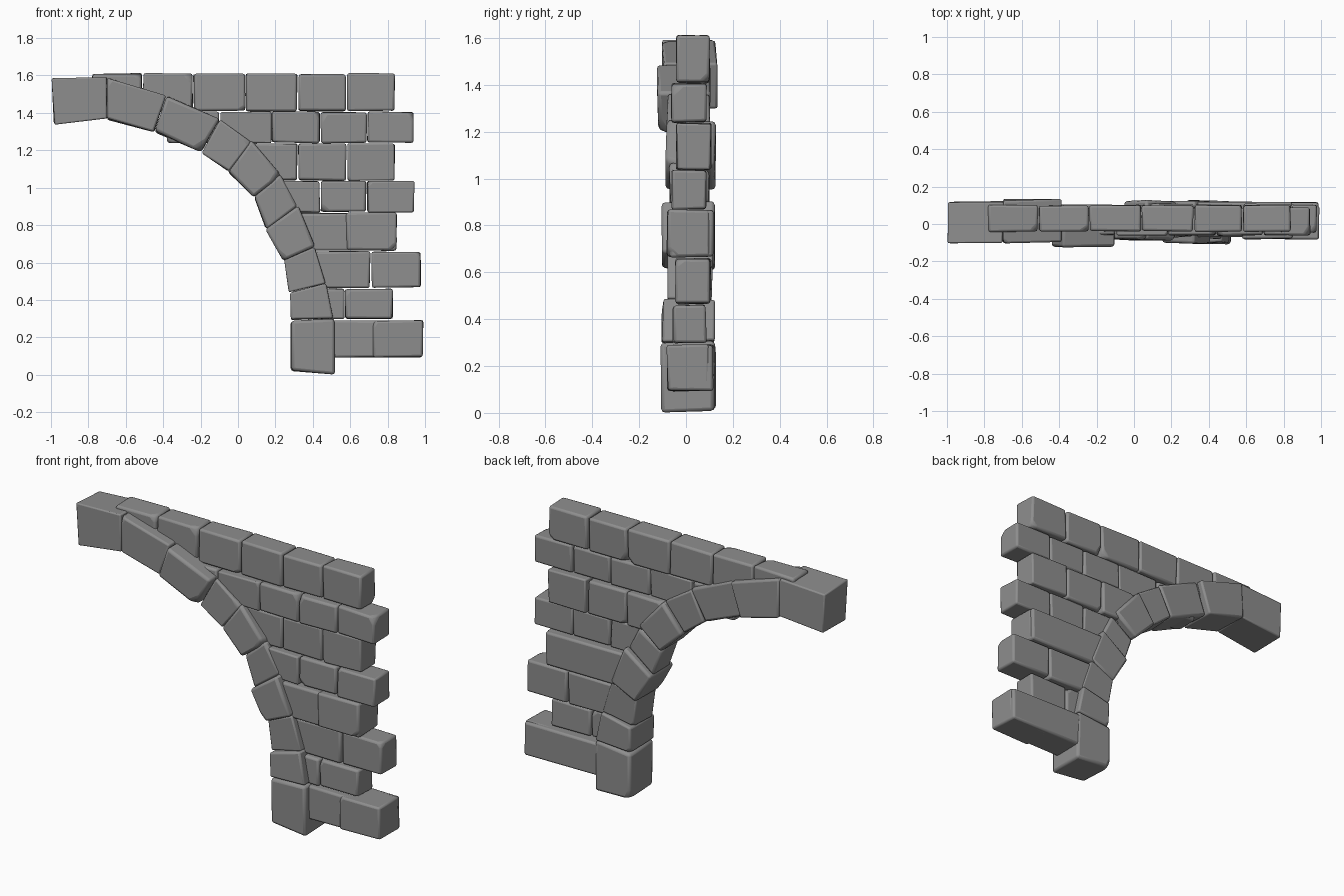
import bpy
import bmesh
import random
from mathutils import Vector

random.seed(7)
if "Cube" in bpy.data.objects:
    bpy.data.objects.remove(bpy.data.objects["Cube"])

GREY = (0.27, 0.27, 0.27, 1)
stone = bpy.data.materials.new("grey_stone")
stone.diffuse_color = GREY
stone.use_nodes = True
stone.node_tree.nodes["Principled BSDF"].inputs["Base Color"].default_value = GREY


def chip(bm, corner, centre, depth):
    """Slice a worn flake off one corner."""
    out = corner - centre
    normal = Vector([(1 if c > 0 else -1) * random.uniform(0.4, 1) for c in out]).normalized()
    geom = bm.verts[:] + bm.edges[:] + bm.faces[:]
    bmesh.ops.bisect_plane(bm, geom=geom, plane_co=corner - normal * depth,
                           plane_no=normal, clear_outer=True)
    bmesh.ops.holes_fill(bm, edges=[e for e in bm.edges if e.is_boundary])


def block(name, outline, front, back, chips=1, jitter=0.004, bevel=0.012):
    """Extrude an x-z outline from front to back, then wear and round it."""
    bm = bmesh.new()
    face = bm.faces.new([bm.verts.new((x, front, z)) for x, z in outline])
    made = bmesh.ops.extrude_face_region(bm, geom=[face])["geom"]
    for v in made:
        if isinstance(v, bmesh.types.BMVert):
            v.co.y = back
    for v in bm.verts:
        v.co += Vector([random.uniform(-jitter, jitter) for _ in range(3)])
    bmesh.ops.recalc_face_normals(bm, faces=bm.faces)
    corners = [v.co.copy() for v in bm.verts]
    centre = sum(corners, Vector()) / len(corners)
    for corner in random.sample(corners, chips):
        chip(bm, corner, centre, random.uniform(0.01, 0.025))
    mesh = bpy.data.meshes.new(name)
    bm.to_mesh(mesh)
    bm.free()
    mesh.materials.append(stone)
    obj = bpy.data.objects.new(name, mesh)
    bpy.context.collection.objects.link(obj)
    mod = obj.modifiers.new("worn_edges", "BEVEL")
    mod.width = bevel
    mod.segments = 2
    mod.limit_method = "ANGLE"
    mod.angle_limit = 0.4
    bpy.ops.object.select_all(action="DESELECT")
    obj.select_set(True)
    bpy.context.view_layer.objects.active = obj
    bpy.ops.object.shade_smooth_by_angle(angle=0.6)
    return obj


def rect(left, right, low, high):
    return [(left, low), (right, low), (right, high), (left, high)]


# Wall courses: name, bottom, top, front, back, joints along x
courses = [
    ("top", 1.41, 1.61, -0.04, 0.10, [-0.78, -0.51, -0.24, 0.04, 0.32, 0.58, 0.84]),
    ("seventh", 1.24, 1.405, -0.06, 0.085, [-0.38, -0.1, 0.18, 0.44, 0.69, 0.945]),
    ("sixth", 1.04, 1.235, -0.04, 0.105, [0.06, 0.32, 0.58, 0.84]),
    ("fifth", 0.87, 1.035, -0.06, 0.085, [0.18, 0.44, 0.69, 0.945]),
    ("third", 0.465, 0.66, -0.045, 0.105, [0.4, 0.71, 0.98]),
    ("second", 0.30, 0.46, -0.055, 0.085, [0.38, 0.57, 0.83]),
]
for name, low, high, front, back, joints in courses:
    for i, (left, right) in enumerate(zip(joints, joints[1:])):
        block(f"{name}_course_brick_{i + 1}", rect(left + 0.003, right - 0.003, low, high),
              front, back)

# Long through-stones, each with a cracked step in the front face
for name, left, crack, right, low, high in [("fourth", 0.3, 0.58, 0.85, 0.665, 0.865),
                                            ("bottom", 0.46, 0.72, 0.99, 0.095, 0.29)]:
    block(f"{name}_course_long_stone", rect(left, right - 0.004, low, high), -0.068, 0.118, 0)
    block(f"{name}_course_cracked_front", rect(crack, right, low, high), -0.08, 0.1, 1)

# Arch joints: outer point, inner point, from the crown down to the foot
arch = [
    ((-1, 1.58), (-0.98, 1.34)), ((-0.7, 1.595), (-0.7, 1.365)),
    ((-0.38, 1.49), (-0.445, 1.3)), ((-0.1, 1.365), (-0.195, 1.185)),
    ((0.07, 1.25), (-0.05, 1.09)), ((0.23, 1.07), (0.085, 0.955)),
    ((0.32, 0.905), (0.15, 0.775)), ((0.41, 0.69), (0.245, 0.61)),
    ((0.47, 0.49), (0.275, 0.44)), ((0.515, 0.305), (0.28, 0.29)),
    ((0.515, 0.005), (0.285, 0.02)),
]
# Front and back face of each arch stone
depths = [(-0.1, 0.12), (-0.1, 0.13), (-0.12, 0.1), (-0.08, 0.1), (-0.085, 0.125),
          (-0.07, 0.1), (-0.1, 0.125), (-0.075, 0.11), (-0.1, 0.12), (-0.105, 0.125)]
for i, (front, back) in enumerate(depths):
    (a, b), (c, d) = arch[i], arch[i + 1]
    pts = [Vector(p) for p in (a, b, d, c)]
    mid = sum(pts, Vector((0, 0))) / 4
    # alternate stones stand slightly proud of their neighbours
    grow = 1.02 if i in (4, 6) else 0.985
    if i in (0, 9):
        grow = 1
    block(f"arch_stone_{i + 1}", [mid + (p - mid) * grow for p in pts],
          front, back, 1, 0.006, 0.016)
